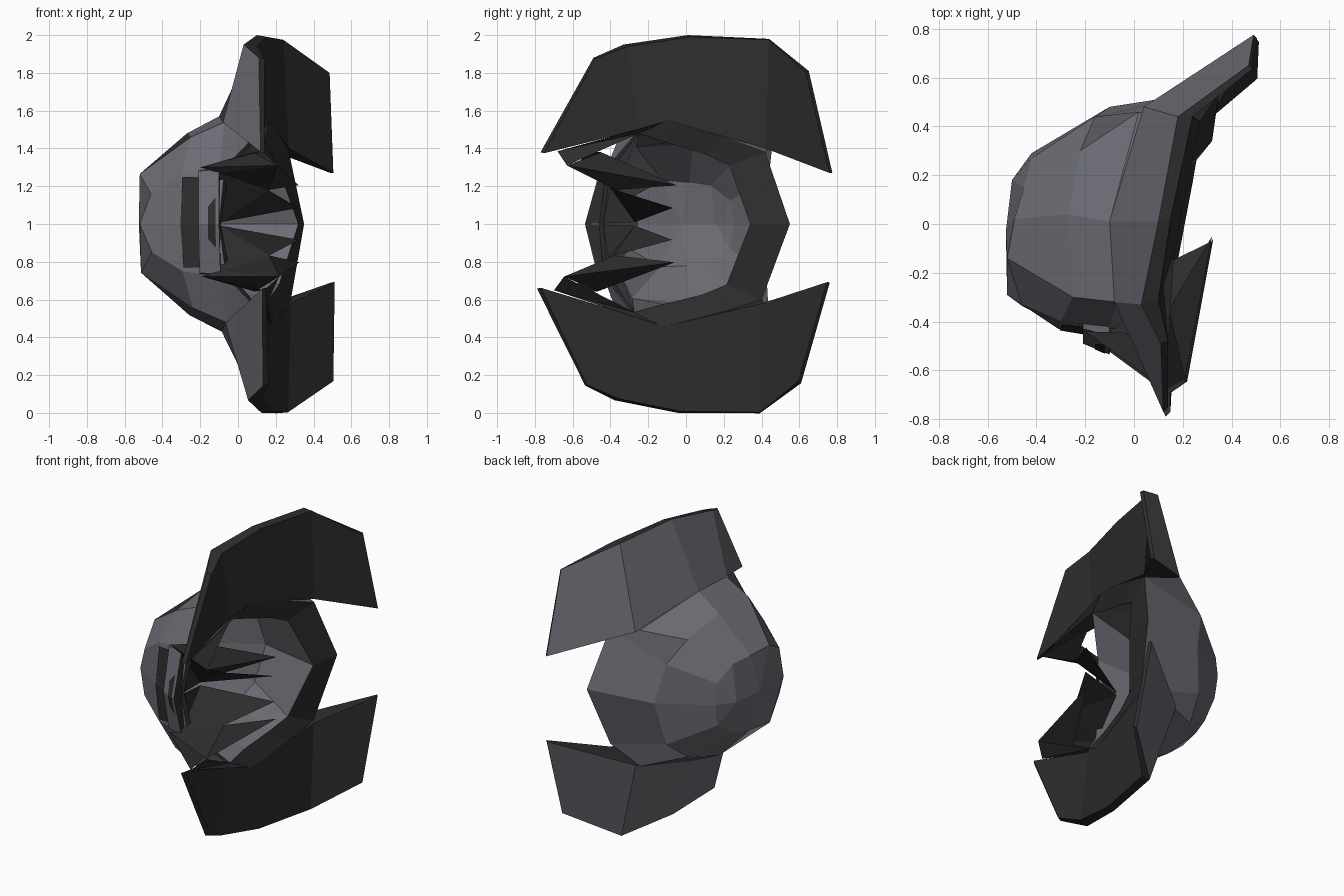
import bpy, bmesh
from mathutils import Vector

if "Cube" in bpy.data.objects:
    bpy.data.objects.remove(bpy.data.objects["Cube"])


def material(name, rgb):
    m = bpy.data.materials.new(name)
    m.diffuse_color = (*rgb, 1)
    m.use_nodes = True
    m.node_tree.nodes["Principled BSDF"].inputs["Base Color"].default_value = m.diffuse_color
    return m


GRAY = material("shell gray", (0.15, 0.15, 0.175))
DARK = material("lining black", (0.026, 0.026, 0.026))


def place(p, side):
    # half-model point (x, y, distance from mid plane) -> world; lower half leans a little
    x, y, w = p
    if side < 0:
        x, y, w = x + 0.025 * w, y - 0.05 * w, w + 0.05 * y * min(1, 4 * w)
    return Vector((x, y, 1 + side * w))


def build(name, faces):
    # faces: list of (points, material index), mirrored about z = 1
    bm = bmesh.new()
    for side in (1, -1):
        for pts, mat in faces:
            vs = []
            for p in pts:
                if p not in vs:
                    vs.append(p)
            if len(vs) < 3:
                continue
            f = bm.faces.new([bm.verts.new(place(p, side)) for p in vs])
            f.material_index = mat
    bmesh.ops.remove_doubles(bm, verts=bm.verts, dist=0.0005)
    bmesh.ops.recalc_face_normals(bm, faces=bm.faces)
    me = bpy.data.meshes.new(name)
    bm.to_mesh(me)
    bm.free()
    me.materials.append(GRAY)
    me.materials.append(DARK)
    ob = bpy.data.objects.new(name, me)
    bpy.context.collection.objects.link(ob)
    return ob


def loft(rings, mat):
    out = []
    for a, b in zip(rings, rings[1:]):
        for i in range(len(a) - 1):
            out.append(([a[i], a[i + 1], b[i + 1], b[i]], mat))
    return out


# Dome: half rings running from the back middle round the side to the front middle
edge = [(.35, .55, 0), (.27, .42, .38), (.02, .46, .45), (-.1, .01, .57),
        (-.07, -.32, .54), (-.1, -.42, .3), (-.1, -.46, 0)]
mid = [(-.1, .48, 0), (-.16, .44, .26), (-.22, .3, .39), (-.27, .04, .48),
       (-.25, -.3, .46), (-.3, -.4, .27), (-.31, -.43, 0)]
high = [(-.42, .29, 0), (-.42, .27, .14), (-.45, .15, .23), (-.49, .02, .25),
        (-.52, -.14, .265), (-.46, -.33, .16), (-.52, -.29, 0)]
s1, s2, s3 = (-.5, .18, 0), (-.525, -.03, 0), (-.52, -.29, 0)
spine = [s1, s1, s1, s2, s2, s3, s3]
build("dome", loft([edge, mid, high, spine], 0))

# Inner wall of the dome, and the dark rim round the opening
rim_in = [(.32, .34, 0), (.21, .23, .31), (.17, .1, .37), (.13, -.1, .43),
          (.12, -.25, .48), (-.05, -.4, .28), (-.09, -.44, 0)]
rim_out = [(.35, .55, 0), (.27, .42, .38), (.23, .2, .46), (.17, -.1, .55),
           (.12, -.25, .5), (-.07, -.42, .3), (-.1, -.46, 0)]


def shrink(ring):
    return [(x * .9, y * .88, w * .88) for x, y, w in ring]


build("inner_wall", loft([rim_in, shrink(mid), shrink(high), shrink(spine)], 0))
build("rim", loft([edge, rim_out], 0) + loft([rim_out, rim_in], 1))

# Side flaps: five cross-sections of a bent plate, gray outside and dark inside
out_low = [(.12, -.77, .38), (-.08, -.32, .54), (-.1, .01, .57), (.04, .48, .44), (.49, .775, .27)]
out_top = [(.11, -.49, .88), (.03, -.33, .95), (.1, .01, 1), (.18, .44, .98), (.47, .65, .81)]
in_top = [(.14, -.48, .875), (.1, -.31, .94), (.15, .02, .99), (.24, .44, .975), (.485, .635, .80)]
in_low = [(.14, -.75, .375), (.12, -.25, .5), (.17, -.1, .55), (.27, .42, .4), (.505, .76, .27)]
flap = loft([out_low, out_top], 0) + loft([out_top, in_top, in_low, out_low], 1)
for k in (0, -1):
    flap.append(([out_low[k], out_top[k], in_top[k], in_low[k]], 1))
build("side_flap", flap)

# Front band: raised gray strip, with a dark slot plate beside it
b0 = [(-.21, -.49, 0), (-.21, -.43, .28)]
b1 = [(-.1, -.535, 0), (-.1, -.455, .29)]
back0 = [(-.21, -.40, 0), (-.21, -.37, .29)]
back1 = [(-.1, -.45, 0), (-.1, -.40, .3)]
band = loft([back0, b0, b1, back1], 0)
band.append(([back0[1], b0[1], b1[1], back1[1]], 0))
build("front_band", band)
slot = [[(-.305, -.436, 0), (-.295, -.412, .25)], [(-.21, -.452, 0), (-.21, -.42, .25)]]
build("front_slot", loft(slot, 1))
build("band_mark", [([(-.16, -.514, 0), (-.16, -.492, .09), (-.12, -.491, .14), (-.12, -.531, 0)], 1)])

# Jagged dark visor: pointed teeth reaching back over the opening
v0, v1 = (-.1, -.535, 0), (-.1, -.455, .27)
n0, n1 = (-.09, -.27, .01), (.16, -.37, .18)
t1, t2 = (.32, -.07, .085), (.32, -.05, .205)
k, q, u = (.21, -.63, .31), (-.2, -.44, .3), (.08, -.45, .38)
build("visor_teeth", [([v0, v1, n0], 1), ([v1, n1, n0], 1), ([n1, t1, n0], 1),
                      ([v1, k, n1], 1), ([k, t2, n1], 1), ([q, k, v1], 1),
                      ([q, u, k], 1), ([u, t2, k], 1)])

# Dark cheek plates joining the visor corners to the flaps
c0, c1, c2 = (.13, -.68, .385), (.12, -.25, .48), (.165, -.1, .545)
build("cheek_plate", [([k, c0, c1], 1), ([c0, c2, c1], 1), ([q, u, c0], 1)])
